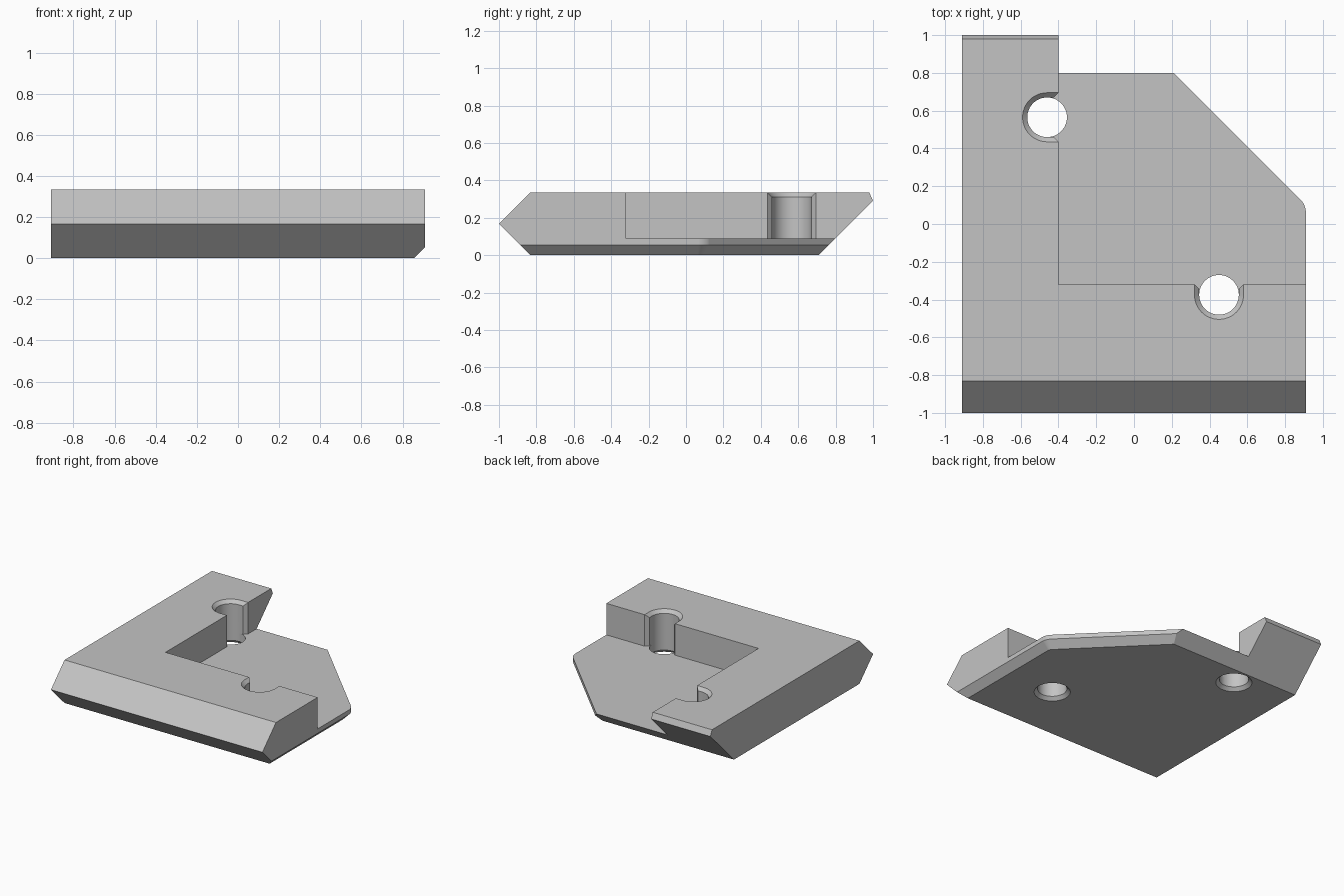
import bpy, bmesh
from math import sin, cos, pi
from mathutils import Vector, Matrix

if "Cube" in bpy.data.objects:
    bpy.data.objects.remove(bpy.data.objects["Cube"])

X, H = 0.91, 0.335            # half width, full height
WALL_X, WALL_Y, FLOOR = -0.4, -0.32, 0.09
R, C = 0.105, 0.025           # hole radius, small chamfer
EDGE = 0.055                  # lower edge chamfer

grey = bpy.data.materials.new("plain grey")
grey.use_nodes = True
colour = (0.55, 0.55, 0.55, 1)
grey.diffuse_color = colour
grey.node_tree.nodes["Principled BSDF"].inputs["Base Color"].default_value = colour


def finish(bm, name):
    bmesh.ops.recalc_face_normals(bm, faces=bm.faces)
    mesh = bpy.data.meshes.new(name)
    bm.to_mesh(mesh)
    bm.free()
    mesh.materials.append(grey)
    ob = bpy.data.objects.new(name, mesh)
    bpy.context.collection.objects.link(ob)
    return ob


def box(bm, lo, hi):
    lo, hi = Vector(lo), Vector(hi)
    size = Matrix.Diagonal((*(hi - lo), 1))
    bmesh.ops.create_cube(bm, size=1, matrix=Matrix.Translation((lo + hi) / 2) @ size)


def loft(name, rings, place):
    """Solid through matching outlines, each given as (points, height)."""
    bm = bmesh.new()
    loops = [[bm.verts.new(place @ Vector((u, v, z))) for u, v in pts] for pts, z in rings]
    n = len(loops[0])
    for a, b in zip(loops, loops[1:]):
        for i in range(n):
            j = (i + 1) % n
            bm.faces.new((a[i], a[j], b[j], b[i]))
    bm.faces.new(loops[0])
    bm.faces.new(loops[-1])
    return finish(bm, name)


def circle(r, n=48):
    return [(r * cos(2 * pi * i / n), r * sin(2 * pi * i / n)) for i in range(n)]


def open_slot(r, reach, n=24):
    arc = [(r * cos(pi / 2 + pi * i / n), r * sin(pi / 2 + pi * i / n)) for i in range(n + 1)]
    return arc + [(reach, -r), (reach, r)]


def cut(body, cutter):
    mod = body.modifiers.new("cut", "BOOLEAN")
    mod.operation, mod.solver, mod.object = "DIFFERENCE", "EXACT", cutter
    bpy.context.view_layer.objects.active = body
    bpy.ops.object.modifier_apply(modifier=mod.name)
    bpy.data.objects.remove(cutter)


# Block, trimmed by planes given as (point, outward normal)
planes = [((0, -1, H / 2), (0, -1, 1)),
          ((0, -1, H / 2), (0, -1, -1)),
          ((0, 0.71, 0), (0, 1, -1)),
          ((0, 1, 0.29), (0, 0.9, 0.4))]
# Rounded right corner running into the diagonal, with its lower chamfer
corner, radius, steps = Vector((0.81, 0.059, EDGE)), 0.1, 6
for i in range(steps + 1):
    a = pi / 4 * i / steps
    n = Vector((cos(a), sin(a), 0))
    planes += [(corner + radius * n, n), (corner + radius * n, n - Vector((0, 0, 1)))]

bm = bmesh.new()
box(bm, (-X, -1.1, 0), (X, 1.1, H))
for point, normal in planes:
    bmesh.ops.bisect_plane(bm, geom=bm.verts[:] + bm.edges[:] + bm.faces[:], dist=1e-6,
                           plane_co=point, plane_no=Vector(normal).normalized(),
                           clear_outer=True)
    rim = [e for e in bm.edges if e.is_boundary]
    if rim:
        bmesh.ops.edgeloop_fill(bm, edges=rim)
body = finish(bm, "corner_bracket")

# Pocket that leaves the L-shaped wall standing on the base plate
bm = bmesh.new()
box(bm, (WALL_X, WALL_Y, FLOOR), (2, 2, 1))
cut(body, finish(bm, "pocket_cutter"))

# Two screw holes, each opening through the wall into the pocket
for x, y, turn, gap in ((-0.46, 0.565, 0, 0.06), (0.45, -0.375, pi / 2, 0.055)):
    place = Matrix.Translation((x, y, 0)) @ Matrix.Rotation(turn, 4, "Z")
    w, far = R + C, gap + 0.05
    mouth = [(0, -R), (gap - C, -R), (gap, -w), (far, -w),
             (far, w), (gap, w), (gap - C, R), (0, R)]
    cut(body, loft("hole_cutter", [(circle(R), -0.1), (circle(R), 0.5)], place))
    cut(body, loft("mouth_cutter", [(mouth, FLOOR), (mouth, 0.5)], place))
    cut(body, loft("top_chamfer_cutter", [(open_slot(R, far), H - C),
                                          (open_slot(R + 2 * C, far), H + C)], place))
    cut(body, loft("lower_chamfer_cutter", [(circle(R + 2 * C), -C), (circle(R), C)], place))

# Smooth the round walls, keep the machined edges crisp
bpy.ops.object.select_all(action="DESELECT")
body.select_set(True)
bpy.context.view_layer.objects.active = body
bpy.ops.object.shade_smooth_by_angle(angle=0.4)
weighted = body.modifiers.new("even_shading", "WEIGHTED_NORMAL")
weighted.keep_sharp = True
